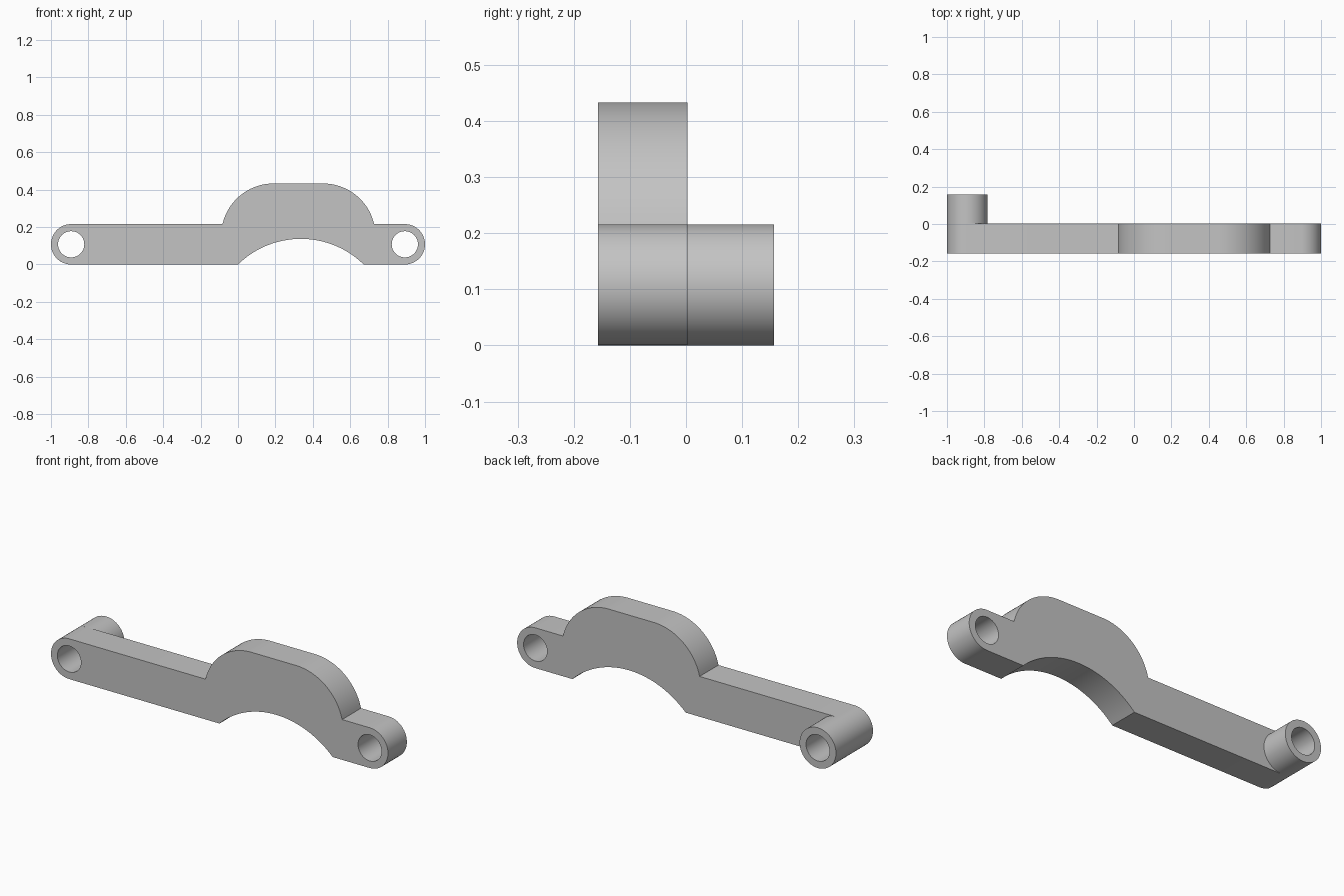
import bpy
import bmesh
from math import pi, radians, sin, cos, atan2, hypot

if "Cube" in bpy.data.objects:
    bpy.data.objects.remove(bpy.data.objects["Cube"])

grey = bpy.data.materials.new("plain_grey")
grey.use_nodes = True
grey.diffuse_color = (0.55, 0.55, 0.55, 1)
grey.node_tree.nodes["Principled BSDF"].inputs["Base Color"].default_value = grey.diffuse_color

FRONT, BACK, BOSS_BACK = -0.157, 0.003, 0.157
R = 0.108            # rounded end radius, half the bar height
HOLE = 0.07
END_X = 1 - R
TOP = 0.433          # top of the hump


def arc(cx, cz, r, a0, a1, steps=24):
    return [(cx + r * cos(a0 + (a1 - a0) * i / steps),
             cz + r * sin(a0 + (a1 - a0) * i / steps)) for i in range(steps + 1)]


def circle(cx, r):
    return arc(cx, R, r, 0, 2 * pi, 64)[:-1]


def extrude_profile(name, loops, y0, y1):
    """Fill x-z outlines (inner loops become holes) and extrude along y."""
    curve = bpy.data.curves.new(name, "CURVE")
    curve.dimensions = "2D"
    curve.fill_mode = "BOTH"
    curve.extrude = (y1 - y0) / 2
    for loop in loops:
        spline = curve.splines.new("POLY")
        spline.points.add(len(loop) - 1)
        for point, (x, z) in zip(spline.points, loop):
            point.co = (x, z, 0, 1)
        spline.use_cyclic_u = True
    obj = bpy.data.objects.new(name, curve)
    bpy.context.collection.objects.link(obj)
    obj.rotation_euler.x = radians(90)
    obj.location.y = (y0 + y1) / 2
    bpy.ops.object.select_all(action="DESELECT")
    obj.select_set(True)
    bpy.context.view_layer.objects.active = obj
    bpy.ops.object.convert(target="MESH")
    obj = bpy.context.object
    bm = bmesh.new()
    bm.from_mesh(obj.data)
    bmesh.ops.remove_doubles(bm, verts=bm.verts, dist=0.0001)
    bmesh.ops.recalc_face_normals(bm, faces=bm.faces)
    bm.to_mesh(obj.data)
    bm.free()
    obj.data.materials.clear()
    obj.data.materials.append(grey)
    bpy.ops.object.shade_smooth_by_angle(angle=radians(30))
    return obj


# Hump shoulders: arcs tangent to the flat top
left_foot, right_foot = -0.083, 0.728
shoulder_r = 0.28
shoulder_z = TOP - shoulder_r
foot_angle = atan2(2 * R - shoulder_z, 0.273)
left_x, right_x = left_foot + 0.273, right_foot - 0.273

# Shallow arch cut from the underside
arch_half, arch_rise = 0.336, 0.137
arch_r = (arch_half ** 2 + arch_rise ** 2) / (2 * arch_rise)
arch_z = arch_rise - arch_r
arch_angle = atan2(-arch_z, arch_half)

outline = (
    arc(-END_X, R, R, 1.5 * pi, 0.5 * pi)
    + arc(left_x, shoulder_z, shoulder_r, pi - foot_angle, pi / 2)
    + arc(right_x, shoulder_z, shoulder_r, pi / 2, foot_angle)
    + arc(END_X, R, R, pi / 2, -pi / 2)
    + arc(arch_half, arch_z, arch_r, arch_angle, pi - arch_angle, 32)
)

# Main lever plate with a hole at each end
extrude_profile("lever_plate", [outline, circle(-END_X, HOLE), circle(END_X, HOLE)], FRONT, BACK)

# Tubular boss behind one end
extrude_profile("pivot_boss", [circle(-END_X, R), circle(-END_X, HOLE)], BACK, BOSS_BACK)
